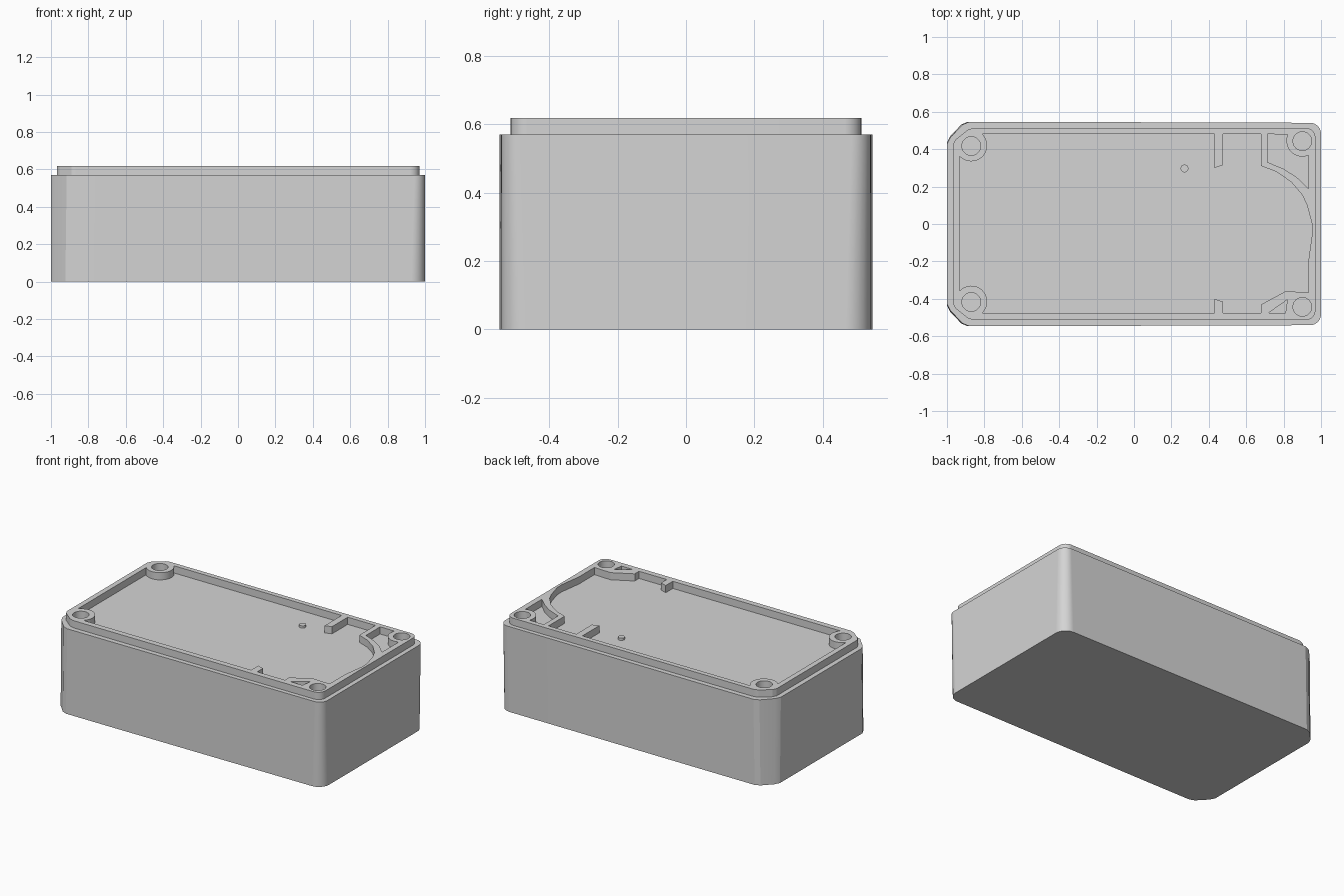
import bpy
import bmesh
from math import radians, cos, sin

FLOOR, SHOULDER, TOP = 0.57, 0.57, 0.618

if "Cube" in bpy.data.objects:
    bpy.data.objects.remove(bpy.data.objects["Cube"], do_unlink=True)

grey = bpy.data.materials.new("light grey plastic")
grey.use_nodes = True
COLOUR = (0.66, 0.66, 0.66, 1)
grey.diffuse_color = COLOUR
grey.node_tree.nodes["Principled BSDF"].inputs["Base Color"].default_value = COLOUR


def arc(cx, cy, r, start, end, steps=16):
    angles = [radians(start + (end - start) * i / steps) for i in range(steps + 1)]
    return [(cx + r * cos(a), cy + r * sin(a)) for a in angles]


def mirror_y(points):
    return [(x, -y) for x, y in reversed(points)]


def loft(name, outlines, z0, z1):
    """Join each pair of bottom and top outlines into a closed solid."""
    bm = bmesh.new()
    for bottom, top in outlines:
        low = [bm.verts.new((x, y, z0)) for x, y in bottom]
        high = [bm.verts.new((x, y, z1)) for x, y in top]
        bm.faces.new(low)
        bm.faces.new(high)
        for i in range(len(low)):
            bm.faces.new((low[i - 1], low[i], high[i], high[i - 1]))
    bmesh.ops.recalc_face_normals(bm, faces=bm.faces)
    mesh = bpy.data.meshes.new(name)
    bm.to_mesh(mesh)
    bm.free()
    mesh.materials.append(grey)
    obj = bpy.data.objects.new(name, mesh)
    bpy.context.collection.objects.link(obj)
    return obj


def prism(name, outlines, z0, z1):
    return loft(name, [(points, points) for points in outlines], z0, z1)


def combine(target, other, operation):
    """Apply a boolean and discard the helper."""
    mod = target.modifiers.new("boolean", "BOOLEAN")
    mod.operation, mod.solver, mod.object = operation, "EXACT", other
    bpy.context.view_layer.objects.active = target
    bpy.ops.object.modifier_apply(modifier=mod.name)
    bpy.data.objects.remove(other, do_unlink=True)


def body_outline(radius, cut):
    """Round corners on the right end, cut corners on the left end."""
    half = arc(1 - radius, 0.541 - radius, radius, 0, 90, 6) + [
        (-0.56, 0.546), (cut - 1, 0.546), (0.7 * cut - 1, 0.532),
        (-0.983, 0.546 - 0.7 * cut), (-1, 0.546 - cut)]
    return half + mirror_y(half)


# Outer shell, with corner rounding that changes slightly with height
box = loft("enclosure_box", [(body_outline(0.075, 0.11), body_outline(0.058, 0.12))],
           0, SHOULDER)
lip_half = arc(0.92, 0.463, 0.05, 0, 90, 6) + [
    (-0.86, 0.513), (-0.89, 0.503), (-0.955, 0.45), (-0.968, 0.425)]
lip = prism("lip", [lip_half + mirror_y(lip_half)], SHOULDER - 0.05, TOP)
combine(box, lip, "UNION")

# Shallow recess, bounded by screw bosses, ribs and the curved web
recess = (
    arc(-0.87, 0.42, 0.085, 405, 222)
    + mirror_y(arc(-0.87, 0.415, 0.085, 405, 222))
    # front wall with short rib and sloping corner web
    + [(0.43, -0.475), (0.43, -0.4), (0.475, -0.415), (0.475, -0.475),
       (0.68, -0.475), (0.68, -0.43), (0.81, -0.36), (0.932, -0.365)]
    # right wall and sweeping web
    + [(0.932, -0.2), (0.953, -0.05), (0.952, 0), (0.925, 0.1), (0.9, 0.155),
       (0.84, 0.225), (0.76, 0.28), (0.68, 0.31), (0.68, 0.48)]
    # back wall with long rib
    + [(0.475, 0.48), (0.475, 0.315), (0.43, 0.3), (0.43, 0.48)])

# Small pockets behind the webs
back_pocket = [(0.715, 0.48), (0.715, 0.33), (0.8, 0.295), (0.87, 0.25),
               (0.932, 0.19)] + arc(0.9, 0.445, 0.085, 292, 156, 10)
front_pocket = [(0.72, -0.475), (0.82, -0.405), (0.81, -0.475)]

# Screw holes in the four corner bosses
holes = [arc(x, s * y, 0.05, 0, 345, 23)
         for x, y in ((-0.87, 0.417), (0.9, 0.443)) for s in (1, -1)]

cutter = prism("recess_cutter", [recess, back_pocket, front_pocket] + holes,
               FLOOR, TOP + 0.05)
cutter.hide_render = True
combine(box, cutter, "DIFFERENCE")

# Locating peg on the floor
peg = prism("locating_peg", [arc(0.27, 0.297, 0.021, 0, 345, 23)],
            FLOOR - 0.01, FLOOR + 0.015)

for obj in (box, peg):
    bpy.ops.object.select_all(action="DESELECT")
    obj.select_set(True)
    bpy.context.view_layer.objects.active = obj
    bpy.ops.object.shade_smooth_by_angle(angle=radians(20))
    # Keep the large walls evenly shaded
    normals = obj.modifiers.new("flat walls", "WEIGHTED_NORMAL")
    normals.keep_sharp = True
